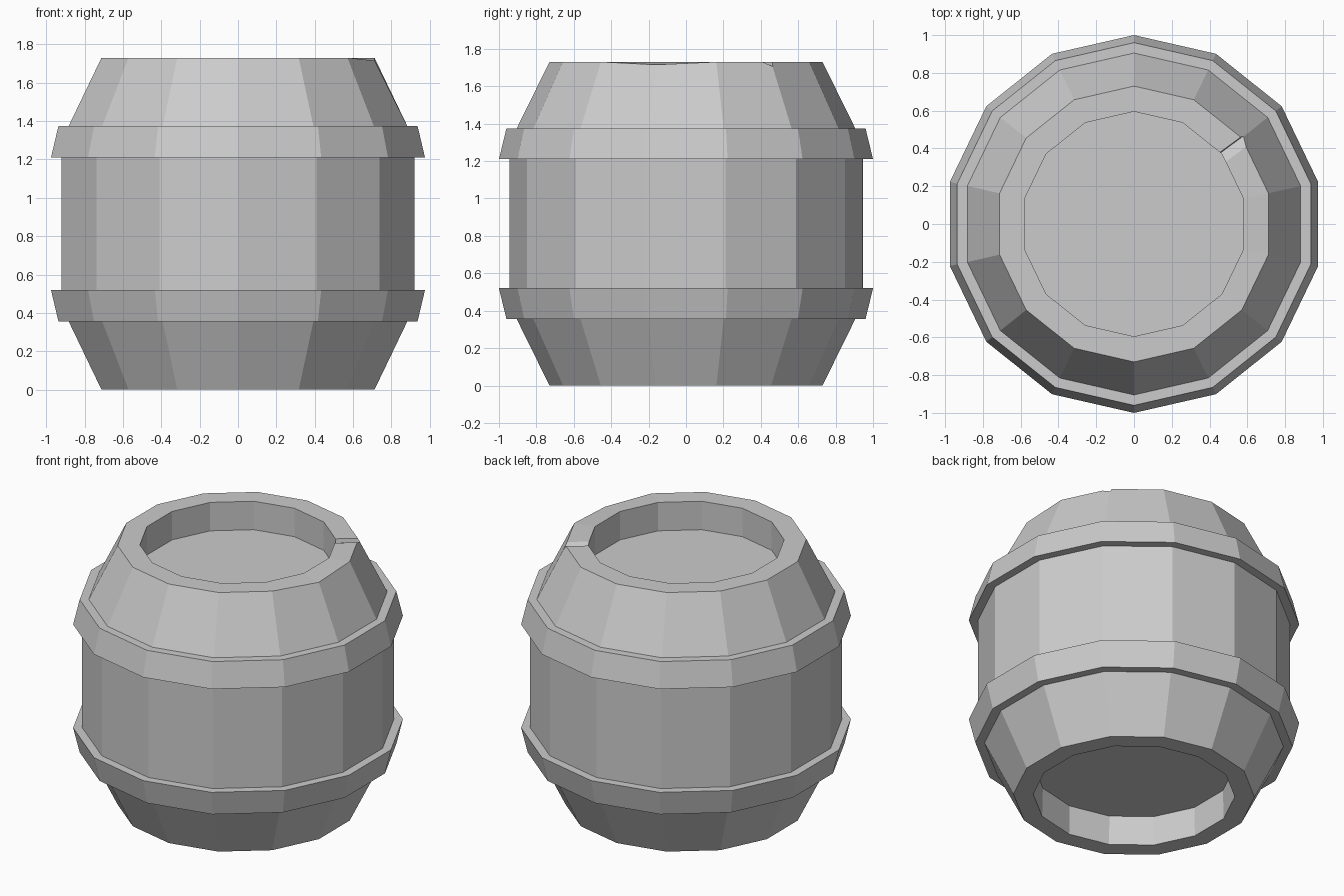
import bpy, bmesh
from math import sin, cos, pi, radians
from mathutils import Matrix

if "Cube" in bpy.data.objects:
    bpy.data.objects.remove(bpy.data.objects["Cube"])

SIDES = 14


def finish(name, bm):
    bmesh.ops.recalc_face_normals(bm, faces=bm.faces)
    mesh = bpy.data.meshes.new(name)
    bm.to_mesh(mesh)
    bm.free()
    obj = bpy.data.objects.new(name, mesh)
    bpy.context.collection.objects.link(obj)
    return obj


def lathe(profile):
    """Spin (radius, z) points into flat-sided rings and cap both ends."""
    bm = bmesh.new()
    rings = []
    for r, z in profile:
        angles = [pi / 2 + 2 * pi * i / SIDES for i in range(SIDES)]
        rings.append([bm.verts.new((r * cos(a), r * sin(a), z)) for a in angles])
    for low, high in zip(rings, rings[1:]):
        for i in range(SIDES):
            j = (i + 1) % SIDES
            bm.faces.new((low[i], low[j], high[j], high[i]))
    bm.faces.new(rings[0])
    bm.faces.new(rings[-1])
    return bm, rings


# Barrel: recessed base, two flared hoops, straight belly, recessed lid
profile = [
    (0.605, 0.195), (0.61, 0), (0.73, 0),
    (0.905, 0.355), (0.96, 0.355), (1.0, 0.52), (0.945, 0.52),
    (0.945, 1.21), (1.0, 1.21), (0.96, 1.375), (0.905, 1.375),
    (0.73, 1.73), (0.595, 1.73), (0.595, 1.54),
]
bm, rings = lathe(profile)
# Worn spot on the right of the rim
min(rings[11], key=lambda v: (v.co.x - 0.71) ** 2 + (v.co.y + 0.16) ** 2).co.z -= 0.015
barrel = finish("barrel", bm)

# Small wedge-shaped nick across the rim
bm = bmesh.new()
section = [(-0.035, 1.735), (0.035, 1.735), (0.03, 1.705)]
ends = [[bm.verts.new((x, y, z)) for y, z in section] for x in (0.5, 0.85)]
bm.faces.new(ends[0])
bm.faces.new(ends[1])
for i in range(3):
    j = (i + 1) % 3
    bm.faces.new((ends[0][i], ends[0][j], ends[1][j], ends[1][i]))
bm.transform(Matrix.Rotation(radians(36.5), 4, 'Z'))
cutter = finish("rim_nick_cutter", bm)
cutter.hide_render = True

nick = barrel.modifiers.new("rim_nick", 'BOOLEAN')
nick.operation = 'DIFFERENCE'
nick.solver = 'EXACT'
nick.object = cutter
bpy.context.view_layer.objects.active = barrel
bpy.ops.object.modifier_apply(modifier=nick.name)
bpy.data.objects.remove(cutter)
